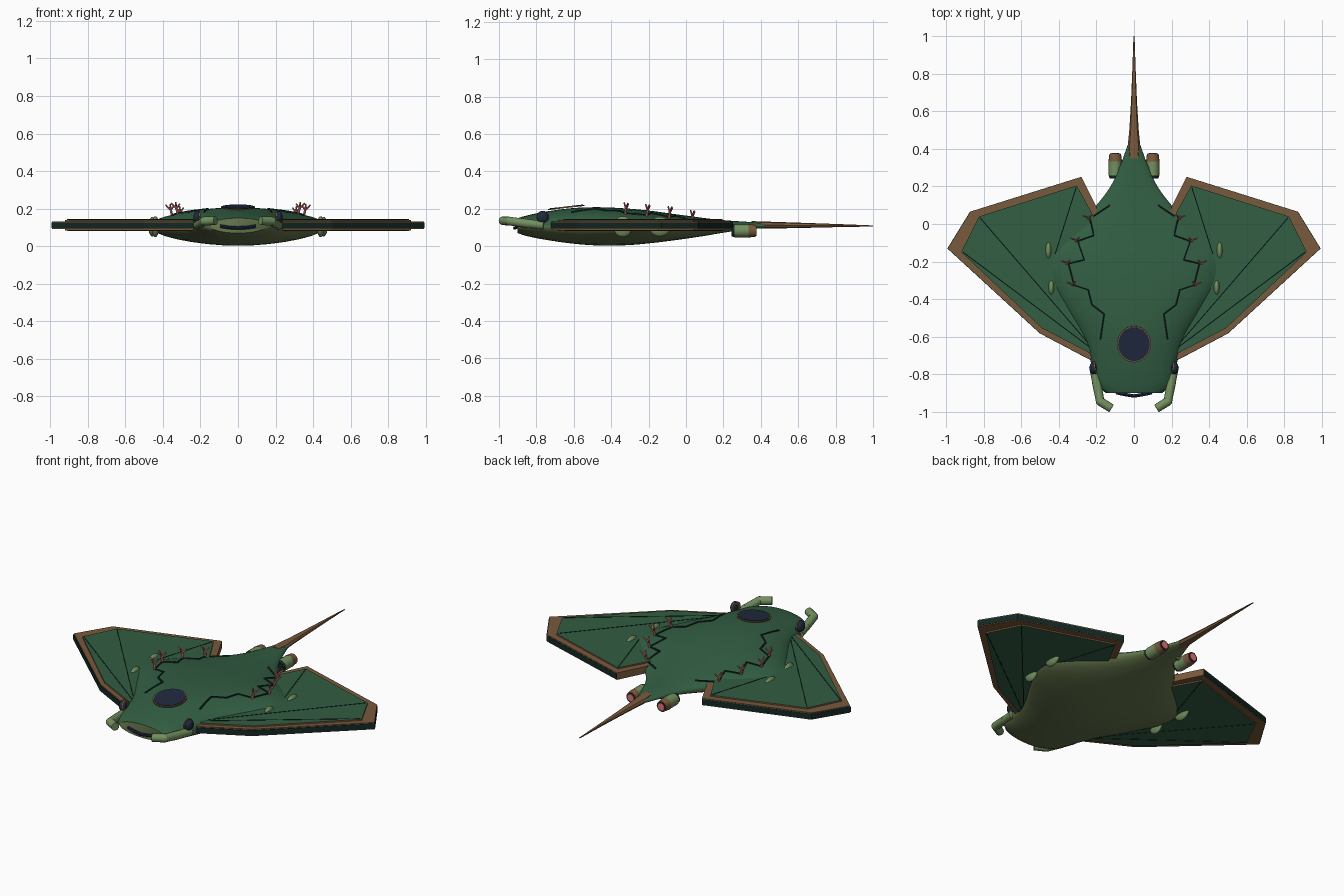
import bpy, bmesh, math
from mathutils import Vector, Matrix

if "Cube" in bpy.data.objects:
    bpy.data.objects.remove(bpy.data.objects["Cube"])


def material(name, rgb):
    m = bpy.data.materials.new(name)
    m.diffuse_color = (*rgb, 1)
    m.use_nodes = True
    m.node_tree.nodes["Principled BSDF"].inputs["Base Color"].default_value = m.diffuse_color
    return m


GREEN = material("deep green", (0.032, 0.112, 0.056))
BELLY = material("belly olive", (0.125, 0.175, 0.070))
OLIVE = material("light olive", (0.17, 0.275, 0.115))
BROWN = material("brown trim", (0.19, 0.10, 0.045))
DARK = material("dark teal", (0.006, 0.022, 0.018))
NAVY = material("navy glass", (0.014, 0.022, 0.048))
CORAL = material("coral pink", (0.55, 0.17, 0.15))
GLOW = material("engine glow", (0.75, 0.17, 0.18))


def finish(bm, name, mats, smooth=None, rule=None):
    """Turn a bmesh into an object, colouring faces by an optional rule."""
    bmesh.ops.recalc_face_normals(bm, faces=bm.faces)
    bm.normal_update()
    if rule:
        for f in bm.faces:
            f.material_index = rule(f)
    me = bpy.data.meshes.new(name)
    bm.to_mesh(me)
    bm.free()
    ob = bpy.data.objects.new(name, me)
    bpy.context.collection.objects.link(ob)
    for m in mats:
        me.materials.append(m)
    if smooth:
        bpy.ops.object.select_all(action='DESELECT')
        ob.select_set(True)
        bpy.context.view_layer.objects.active = ob
        bpy.ops.object.shade_smooth_by_angle(angle=math.radians(smooth))
    return ob


def rod(bm, p, q, r1, r2, n=6):
    p, q = Vector(p), Vector(q)
    d = q - p
    mat = Matrix.Translation((p + q) / 2) @ d.to_track_quat('Z', 'Y').to_matrix().to_4x4()
    bmesh.ops.create_cone(bm, cap_ends=True, segments=n, radius1=r1, radius2=r2,
                          depth=d.length, matrix=mat)


def ball(bm, c, scale):
    mat = Matrix.Translation(c) @ Matrix.Diagonal((*scale, 1))
    bmesh.ops.create_uvsphere(bm, u_segments=16, v_segments=10, radius=1, matrix=mat)


def loft(bm, rings):
    vs = [[bm.verts.new(p) for p in r] for r in rings]
    n = len(vs[0])
    for a, b in zip(vs, vs[1:]):
        for i in range(n):
            bm.faces.new((a[i], a[(i + 1) % n], b[(i + 1) % n], b[i]))
    bm.faces.new(vs[0])
    bm.faces.new(vs[-1])


# Body stations: y, half width, top z, bottom z
ST = [(-0.90, .15, .150, .070), (-0.86, .195, .162, .056), (-0.75, .225, .185, .034),
      (-0.60, .28, .204, .013), (-0.45, .37, .208, .003), (-0.30, .455, .200, .006),
      (-0.18, .465, .188, .017), (-0.08, .39, .174, .029), (0.02, .275, .161, .043),
      (0.10, .20, .150, .055), (0.20, .125, .139, .072), (0.30, .078, .132, .086),
      (0.42, .034, .125, .098)]
MID = 0.11


def station(y):
    """Smoothly interpolated half width, top and bottom at y."""
    i = max(k for k in range(len(ST) - 1) if k == 0 or ST[k][0] <= y)
    p = [ST[max(0, min(len(ST) - 1, i + k))] for k in (-1, 0, 1, 2)]
    h = p[2][0] - p[1][0]
    t = (y - p[1][0]) / h
    out = []
    for c in (1, 2, 3):
        m0 = (p[2][c] - p[0][c]) / (p[2][0] - p[0][0]) * h
        m1 = (p[3][c] - p[1][c]) / (p[3][0] - p[1][0]) * h
        out.append((2*t**3 - 3*t*t + 1) * p[1][c] + (t**3 - 2*t*t + t) * m0
                   + (3*t*t - 2*t**3) * p[2][c] + (t**3 - t*t) * m1)
    return out


def top_z(x, y):
    w, hi, _ = station(y)
    return MID + (hi - MID) * math.sqrt(max(0, 1 - (x / w) ** 2))


# Body hull
bm = bmesh.new()
rings = []
for k in range(49):
    y = -0.90 + 1.32 * k / 48
    w, hi, lo = station(y)
    ring = []
    for j in range(32):
        a = math.tau * j / 32
        s = math.sin(a)
        ring.append((w * math.cos(a), y, MID + s * ((hi - MID) if s > 0 else (MID - lo))))
    rings.append(ring)
loft(bm, rings)
finish(bm, "body", [GREEN, BELLY], 50,
       lambda f: 1 if f.calc_center_median().z < MID or f.normal.y < -0.95 else 0)

# Tail spike
bm = bmesh.new()
loft(bm, [[(r * math.cos(math.tau * j / 8), y, z + h * math.sin(math.tau * j / 8))
           for j in range(8)]
          for y, r, h, z in ((.35, .030, .020, .114), (.41, .034, .019, .113), (.5, .025, .017, .112),
                             (.65, .016, .013, .111), (.82, .009, .008, .110), (1.0, .003, .003, .108))])
finish(bm, "tail", [BROWN], 40)

FRAME = [(.235, -.72), (.50, -.58), (.99, -.13), (.87, .065), (.28, .25), (.20, .09),
         (.15, -.1), (.15, -.66)]
PANEL = [(.24, -.685), (.49, -.555), (.92, -.15), (.825, .04), (.305, .205), (.225, .06),
         (.15, -.1), (.15, -.64)]
RIBS = [((.23, -.66), (.91, -.15)), ((.23, -.65), (.82, .033)), ((.42, -.16), (.308, .195))]
VEIN = [(.13, .10), (.235, .03), (.215, -.06), (.30, -.09), (.265, -.19), (.35, -.21), (.32, -.325),
        (.245, -.35), (.225, -.43), (.16, -.48), (.18, -.615)]


def plate(name, pts, s, z0, z1, mats, grow=1):
    bm = bmesh.new()
    loft(bm, [[(s * x * grow, y * grow, z) for x, y in pts] for z in (z0, z1)])
    finish(bm, name, mats, None, lambda f: 0 if abs(f.normal.z) > .5 else 1)


for s, side in ((1, "right"), (-1, "left")):
    # Wing frame, dark edge band and raised skin panel
    plate(side + "_wing_frame", FRAME, s, .092, .133, [BROWN, BROWN])
    plate(side + "_wing_edge", FRAME, s, .096, .127, [DARK, DARK], 1.004)
    plate(side + "_wing_panel", PANEL, s, .084, .141, [GREEN, BROWN])

    # Wing ribs, above and below
    bm = bmesh.new()
    for (ax, ay), (bx, by) in RIBS:
        for z in (.141, .084):
            rod(bm, (s * ax, ay, z), (s * bx, by, z), .003, .003)
    finish(bm, side + "_wing_ribs", [DARK])

    # Cracked vein line lying on the back
    bm = bmesh.new()
    for (ax, ay), (bx, by) in zip(VEIN, VEIN[1:]):
        pts = []
        for k in range(4):
            x, y = ax + (bx - ax) * k / 3, ay + (by - ay) * k / 3
            pts.append((s * x, y, top_z(x, y) + .001))
        for p, q in zip(pts, pts[1:]):
            rod(bm, p, q, .005, .005)
    finish(bm, side + "_back_vein", [DARK])

    # Coral sprigs
    bm = bmesh.new()
    for x, y in ((.235, .03), (.30, -.09), (.35, -.21), (.32, -.325)):
        base = Vector((s * x, y, top_z(x, y) - .004))
        fork = base + Vector((s * .008, .004, .032))
        rod(bm, base, fork, .008, .0065)
        for dx, dy, dz in ((.028, .010, .028), (-.018, .014, .024), (.004, -.010, .032)):
            rod(bm, fork, fork + Vector((s * dx, dy, dz)), .0062, .004)
    finish(bm, side + "_coral", [CORAL])

    # Curled head fin
    bm = bmesh.new()
    path = [(.215, -.76, .112), (.20, -.84, .120), (.18, -.945, .134), (.12, -.982, .136)]
    for p, q in zip(path, path[1:]):
        rod(bm, (s * p[0], *p[1:]), (s * q[0], *q[1:]), .024, .023, 12)
    for p in path[1:3]:
        ball(bm, (s * p[0], *p[1:]), (.0235,) * 3)
    finish(bm, side + "_head_fin", [OLIVE], 40)

    # Eye with thin brown backing disc
    bm = bmesh.new()
    rod(bm, (s * .204, -.765, .155), (s * .211, -.766, .155), .034, .034, 16)
    finish(bm, side + "_eye_socket", [BROWN], 40)
    bm = bmesh.new()
    ball(bm, (s * .218, -.768, .155), (.019, .032, .032))
    finish(bm, side + "_eye", [NAVY], 60)

    # Small gill fins along the body edge
    bm = bmesh.new()
    ball(bm, (s * .456, -.14, .104), (.021, .060, .053))
    ball(bm, (s * .440, -.338, .104), (.020, .052, .056))
    finish(bm, side + "_gill_fins", [OLIVE], 60)

    # Engine pod: intake, casing, nozzle, inner dark ring, glow
    for part, y0, y1, r0, r1, m in (("intake", .242, .262, .030, .034, DARK),
                                    ("casing", .258, .335, .035, .035, OLIVE),
                                    ("nozzle", .333, .374, .036, .031, BROWN),
                                    ("throat", .370, .376, .027, .027, DARK),
                                    ("glow", .370, .378, .021, .021, GLOW)):
        bm = bmesh.new()
        rod(bm, (s * .10, y0, .082), (s * .10, y1, .082), r0, r1, 16)
        finish(bm, side + "_engine_" + part, [m], 40)
    bm = bmesh.new()
    rod(bm, (s * .04, .30, .105), (s * .10, .30, .09), .015, .015, 8)
    finish(bm, side + "_engine_strut", [OLIVE], 40)

# Cockpit window with thin brown rim
for name, r, z, m in (("cockpit_rim", .091, .207, BROWN), ("cockpit_glass", .084, .2095, NAVY)):
    bm = bmesh.new()
    bmesh.ops.create_cone(bm, cap_ends=True, segments=32, radius1=r, radius2=r, depth=.006,
                          matrix=Matrix.Translation((0, -.64, z))
                          @ Matrix.Rotation(math.radians(6.5), 4, 'X')
                          @ Matrix.Diagonal((1, 1.07, 1, 1)))
    finish(bm, name, [m], 40)

# Mouth slit
bm = bmesh.new()
mouth = [(-.095, -.898, .107), (-.05, -.908, .100), (0, -.916, .097), (.05, -.908, .100), (.095, -.898, .107)]
for p, q in zip(mouth, mouth[1:]):
    rod(bm, p, q, .009, .009, 8)
finish(bm, "mouth", [NAVY], 40)
